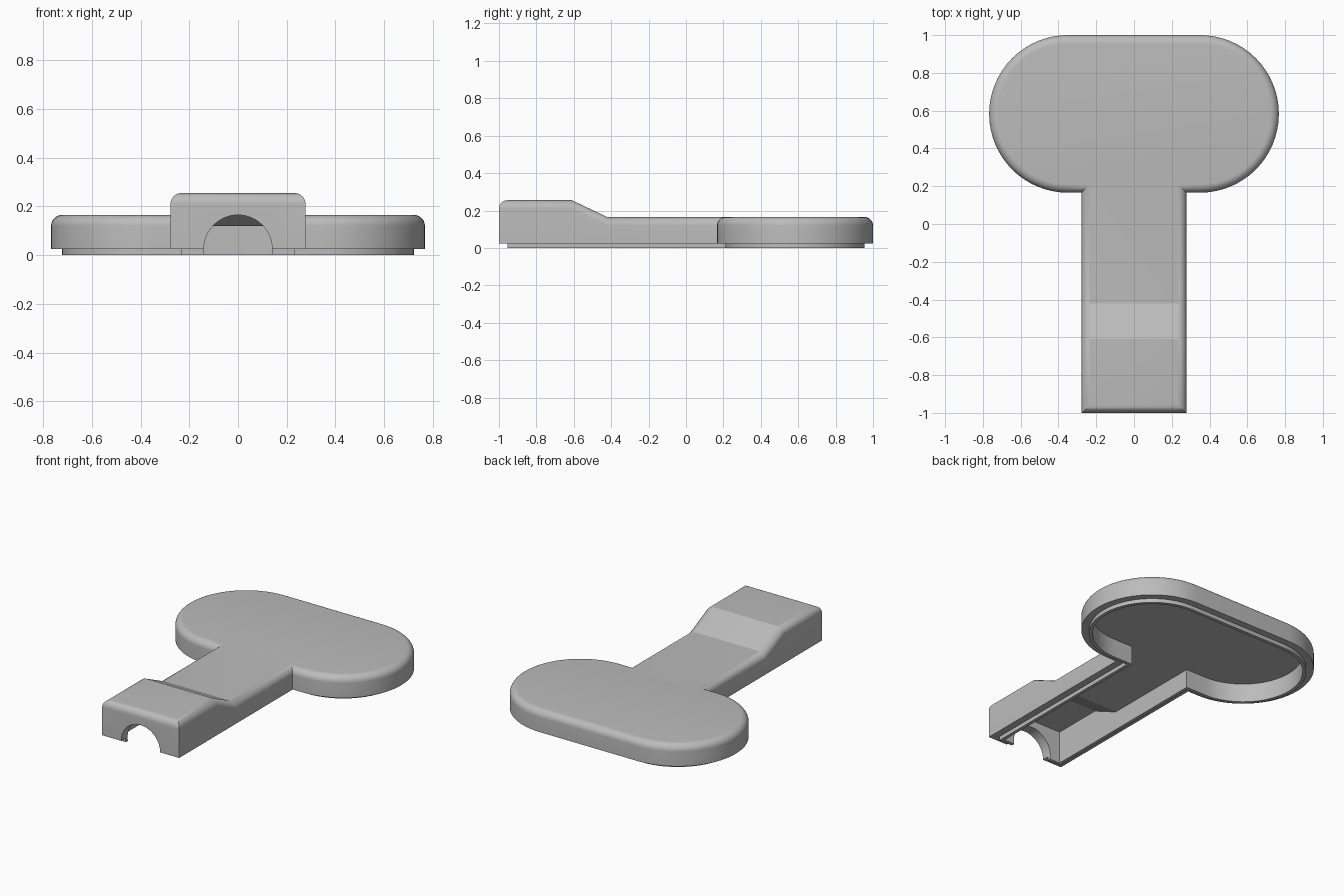
import bpy, bmesh, math

cube = bpy.data.objects.get("Cube")
if cube:
    bpy.data.objects.remove(cube, do_unlink=True)

HEAD_R, HEAD_X, HEAD_Y = 0.417, 0.35, 0.583   # rounded head
HALF_W = 0.277                                # handle half width
SLOPE = (-0.61, -0.42)                        # ramp start and end
LOW, HIGH = 0.165, 0.255                      # top heights
LEDGE, LIP, WALL, ROOF, ROUND = 0.025, 0.045, 0.066, 0.045, 0.045
ARC = 32


def outline(d):
    """Half outline mirrored to a closed loop, moved inwards by d."""
    w, r = HALF_W - d, HEAD_R - d
    half = [(w, -1 + d), (w, SLOPE[0]), (w, SLOPE[1]), (w, HEAD_Y - r)]
    for i in range(ARC + 1):
        a = math.pi * (i / ARC - 0.5)
        half.append((HEAD_X + r * math.cos(a), HEAD_Y + r * math.sin(a)))
    return half + [(-x, y) for x, y in reversed(half)]


def top_height(y):
    t = (y - SLOPE[0]) / (SLOPE[1] - SLOPE[0])
    return HIGH + (LOW - HIGH) * min(max(t, 0), 1)


def add_ring(bm, d, z, from_top):
    return [bm.verts.new((x, y, z + (top_height(y) if from_top else 0)))
            for x, y in outline(d)]


def cap(bm, ring):
    """Flat front, ramp and head faces across a ring."""
    bm.faces.new((ring[0], ring[1], ring[-2], ring[-1]))
    bm.faces.new((ring[1], ring[2], ring[-3], ring[-2]))
    bm.faces.new(ring[2:-2])


# Section through the wall: inside roof, lip, ledge, outside, rounded top edge
section = [(WALL, -ROOF, True), (WALL, 0, False), (LIP, 0, False),
           (LIP, LEDGE, False), (0, LEDGE, False)]
for i in range(9):
    a = math.pi / 2 * i / 8
    section.append((ROUND * (1 - math.cos(a)), ROUND * (math.sin(a) - 1), True))

bm = bmesh.new()
rings = [add_ring(bm, *s) for s in section]
for lower, upper in zip(rings, rings[1:]):
    n = len(lower)
    for i in range(n):
        j = (i + 1) % n
        bm.faces.new((lower[i], lower[j], upper[j], upper[i]))
cap(bm, rings[0])
cap(bm, rings[-1])
bmesh.ops.recalc_face_normals(bm, faces=bm.faces)
mesh = bpy.data.meshes.new("cover_shell")
bm.to_mesh(mesh)
bm.free()
shell = bpy.data.objects.new("cover_shell", mesh)
bpy.context.collection.objects.link(shell)

# Plain grey material
grey = bpy.data.materials.new("plain_grey")
grey.use_nodes = True
colour = (0.5, 0.5, 0.5, 1)
grey.diffuse_color = colour
grey.node_tree.nodes["Principled BSDF"].inputs["Base Color"].default_value = colour
mesh.materials.append(grey)

# Arched opening through the front wall
bpy.ops.mesh.primitive_cylinder_add(vertices=64, radius=0.14, depth=0.2,
                                    location=(0, -1, LEDGE),
                                    rotation=(math.pi / 2, 0, 0))
cutter = bpy.context.object
cutter.name = "opening_cutter"
cutter.hide_render = True
cut = shell.modifiers.new("opening", "BOOLEAN")
cut.operation = "DIFFERENCE"
cut.solver = "EXACT"
cut.object = cutter
bpy.ops.object.select_all(action="DESELECT")
shell.select_set(True)
bpy.context.view_layer.objects.active = shell
bpy.ops.object.modifier_apply(modifier=cut.name)
bpy.data.objects.remove(cutter, do_unlink=True)

bpy.ops.object.shade_smooth_by_angle(angle=math.radians(25))
